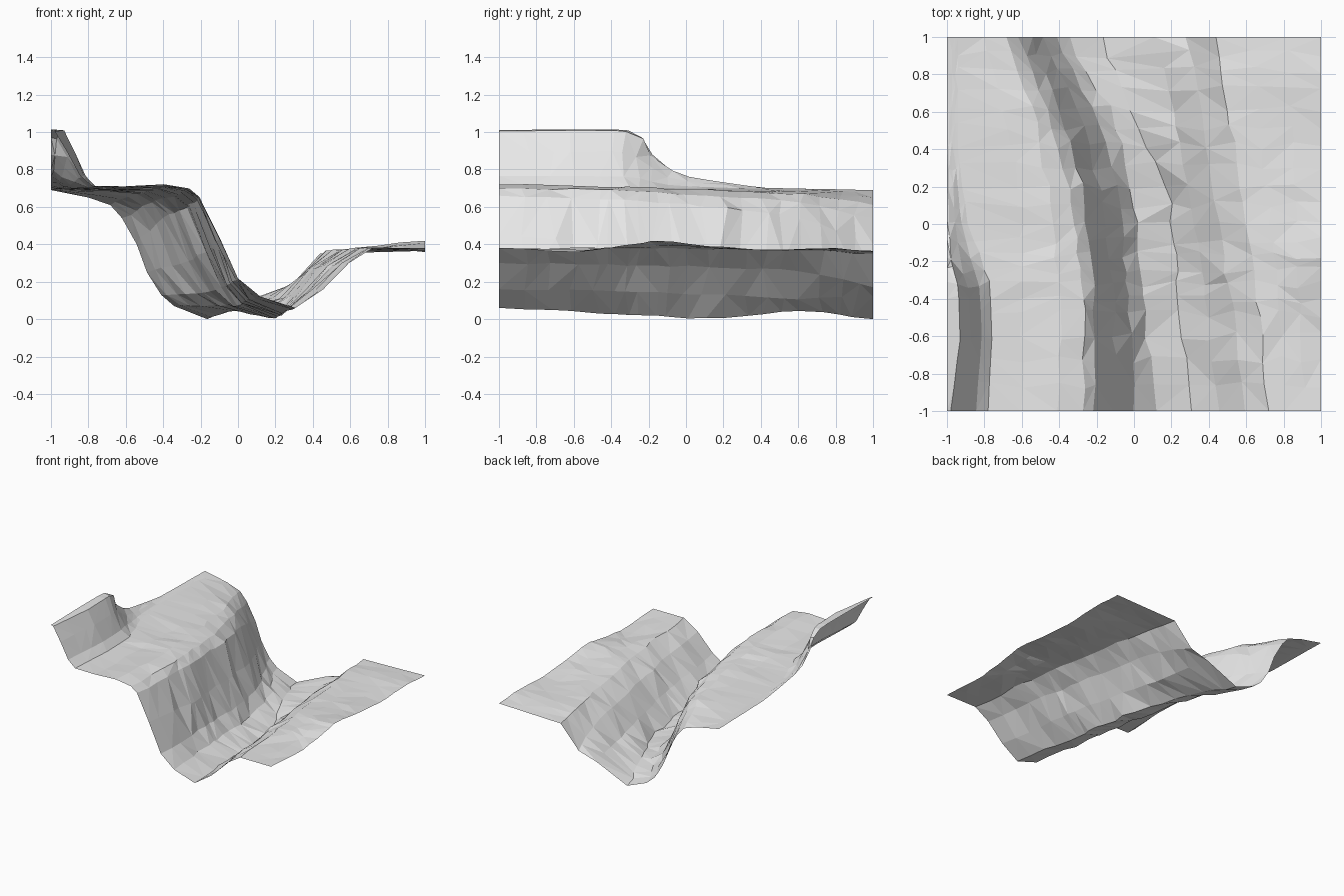
import bpy, bmesh, random

if "Cube" in bpy.data.objects:
    bpy.data.objects.remove(bpy.data.objects["Cube"])

random.seed(4)

# Cross-sections (y, [(x, z)...]): plateau, cliff, gully, bank, shelf
SECTIONS = [
    (-1.0, [(-1, .70), (-.6, .71), (-.4, .72), (-.27, .70), (-.21, .66), (-.1, .45), (0, .22),
            (.11, .12), (.3, .06), (.45, .16), (.6, .30), (.72, .38), (1, .38)]),
    (-.4, [(-1, .70), (-.6, .70), (-.4, .71), (-.27, .69), (-.21, .64), (-.11, .40), (-.03, .20),
           (.05, .10), (.24, .03), (.38, .15), (.52, .29), (.66, .38), (1, .38)]),
    (.15, [(-1, .70), (-.6, .69), (-.45, .69), (-.34, .66), (-.27, .60), (-.17, .36), (-.08, .17),
           (.0, .07), (.19, .0), (.30, .13), (.42, .28), (.58, .375), (1, .38)]),
    (.6, [(-1, .695), (-.7, .68), (-.54, .67), (-.45, .63), (-.39, .55), (-.29, .30), (-.21, .14),
          (-.12, .075), (-.02, .05), (.21, .11), (.36, .26), (.5, .37), (1, .38)]),
    (1.0, [(-1, .69), (-.8, .65), (-.68, .61), (-.61, .54), (-.55, .40), (-.49, .25), (-.42, .13),
           (-.35, .07), (-.17, .0), (.1, .12), (.27, .17), (.44, .35), (1, .37)]),
]
# Corner mound: (y, top edge x, foot x, height above plateau)
MOUND = [(-1, -.98, -.78, .31), (-.6, -.93, -.76, .315), (-.33, -.94, -.77, .315),
         (-.25, -.97, -.80, .27), (-.1, -.985, -.85, .10), (0, -.99, -.89, .06),
         (.37, -.99, -.94, .005), (1, -.99, -.94, 0)]
# Height wobble of the right border
BORDER = [(-1, 0), (-.6, -.02), (-.4, 0), (-.17, .04), (0, .02), (.5, -.015), (.8, .005), (1, -.005)]


def lerp(a, b, t):
    return a + (b - a) * t


def sample(table, v):
    """Linear lookup of a table of (key, values...) rows."""
    for r0, r1 in zip(table, table[1:]):
        if v <= r1[0]:
            t = (v - r0[0]) / (r1[0] - r0[0])
            return [lerp(a, b, t) for a, b in zip(r0[1:], r1[1:])]
    return list(table[-1][1:])


def section(y):
    flat = [(s[0], *[c for p in s[1] for c in p]) for s in SECTIONS]
    v = sample(flat, y)
    return list(zip(v[0::2], v[1::2]))


def row(y, edge):
    """One line of terrain points across x at a given y."""
    prof = section(y)
    top, foot, h = sample(MOUND, y)
    border = sample(BORDER, y)[0]
    pts = []
    for x, k in ((-1, 1), (top, .98), (lerp(top, foot, .33), .62),
                 (lerp(top, foot, .68), .20), (foot, .02)):
        pts.append((x, sample(prof, x)[0] + h * k))
    pts += prof[1:-1]
    xs = prof[-2][0]
    for t in (.33, .67, 1):                       # shelf on the right
        x = lerp(xs, 1, t)
        pts.append((x, sample(prof, x)[0] + border * t))
    out = []
    for i, (x, z) in enumerate(pts):
        inner = 0 < i < len(pts) - 1
        jx = random.uniform(-.012, .012) if inner and i > 4 else 0
        jy = 0 if edge else random.uniform(-.025, .025)
        jz = 0 if edge or i < 5 else random.uniform(-.005, .005)
        out.append((x + jx, y + jy, max(0, z + jz)))
    return out


# Terrain sheet
rows = [-1, -.86, -.72, -.6, -.48, -.4, -.32, -.25, -.17, -.09, 0, .1, .2, .31, .42, .52,
        .62, .72, .82, .91, 1]
bm = bmesh.new()
grid = [[bm.verts.new(p) for p in row(y, abs(y) == 1)] for y in rows]
for j in range(len(grid) - 1):
    for i in range(len(grid[0]) - 1):
        a, b = grid[j][i], grid[j][i + 1]
        c, d = grid[j + 1][i + 1], grid[j + 1][i]
        if random.random() < .5:
            bm.faces.new((a, b, c))
            bm.faces.new((a, c, d))
        else:
            bm.faces.new((a, b, d))
            bm.faces.new((b, c, d))
mesh = bpy.data.meshes.new("cliff_terrain")
bm.to_mesh(mesh)
bm.free()

mat = bpy.data.materials.new("light grey")
mat.diffuse_color = (.8, .8, .8, 1)
mat.use_nodes = True
mat.node_tree.nodes["Principled BSDF"].inputs["Base Color"].default_value = mat.diffuse_color
mesh.materials.append(mat)
obj = bpy.data.objects.new("cliff_terrain", mesh)
bpy.context.collection.objects.link(obj)
